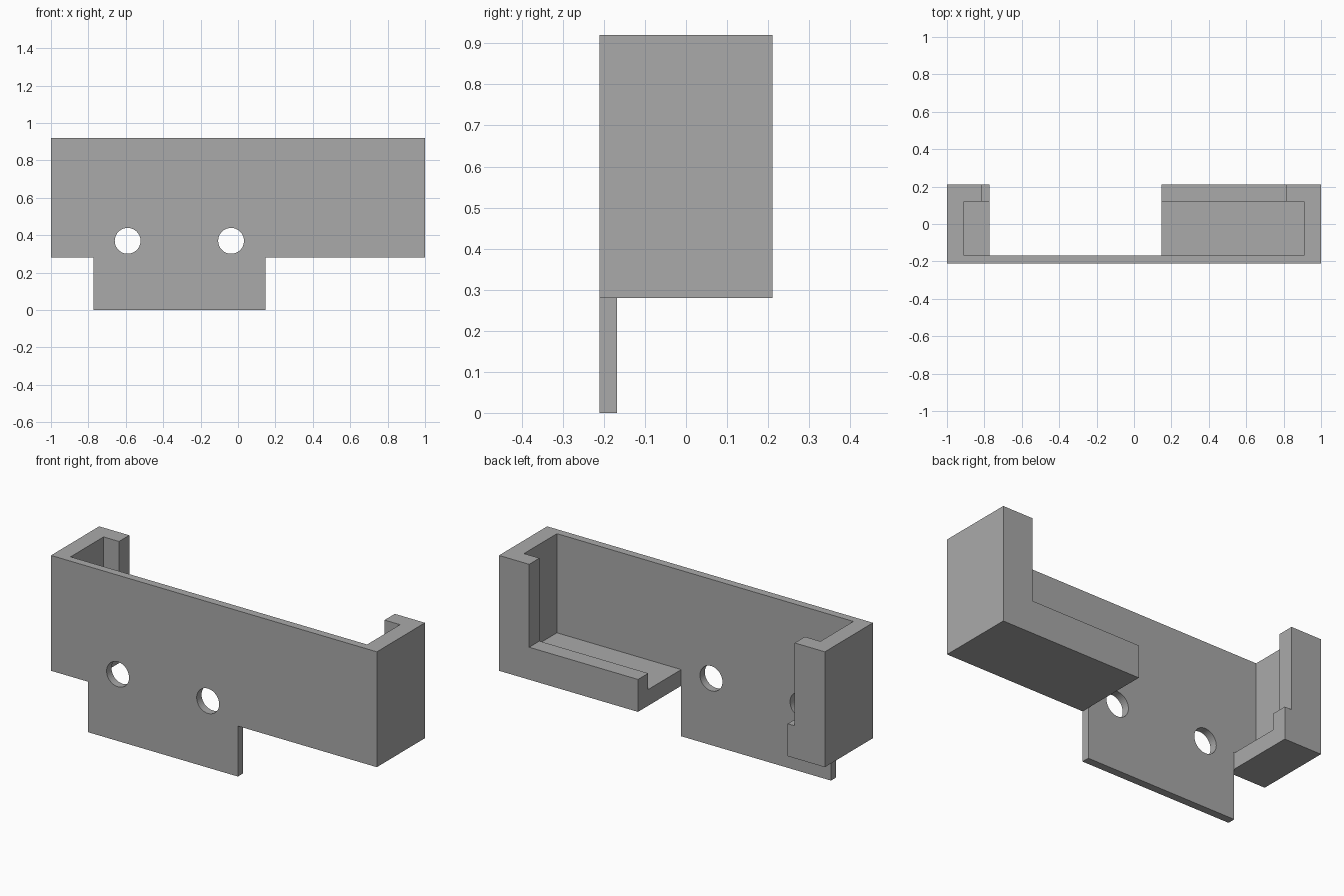
import bpy
import bmesh
from mathutils import Matrix, Vector

if "Cube" in bpy.data.objects:
    bpy.data.objects.remove(bpy.data.objects["Cube"])

HALF_D, TOP, BASE = 0.211, 0.92, 0.28      # outer shell
FRONT_IN, BACK_IN = -0.168, 0.121          # inner faces of front and back walls
GAP_L, GAP_R = -0.772, 0.147               # open stretch of floor, same width as tab
FLOOR, SILL = 0.37, 0.46

grey = bpy.data.materials.new("plain grey")
grey.use_nodes = True
grey.diffuse_color = (0.4, 0.4, 0.4, 1)
grey.node_tree.nodes["Principled BSDF"].inputs["Base Color"].default_value = (0.4, 0.4, 0.4, 1)


def finish(name, bm):
    bmesh.ops.recalc_face_normals(bm, faces=bm.faces)
    mesh = bpy.data.meshes.new(name)
    bm.to_mesh(mesh)
    bm.free()
    mesh.materials.append(grey)
    obj = bpy.data.objects.new(name, mesh)
    bpy.context.collection.objects.link(obj)
    return obj


def box(name, low, high):
    low, high = Vector(low), Vector(high)
    bm = bmesh.new()
    bmesh.ops.create_cube(bm, size=1, matrix=Matrix.Translation((low + high) / 2)
                          @ Matrix.Diagonal((*(high - low), 1)))
    return finish(name, bm)


def cylinder(name, x, z, radius):
    bm = bmesh.new()
    bmesh.ops.create_cone(bm, cap_ends=True, segments=48, radius1=radius, radius2=radius,
                          depth=0.2, matrix=Matrix.Translation((x, FRONT_IN, z))
                          @ Matrix.Rotation(1.5708, 4, "X"))
    return finish(name, bm)


# Bracket block: front outline with the hanging tab, extruded through the depth
outline = [(-1, TOP), (-1, BASE), (GAP_L, BASE), (GAP_L, 0),
           (GAP_R, 0), (GAP_R, BASE), (1, BASE), (1, TOP)]
bm = bmesh.new()
face = bm.faces.new([bm.verts.new((x, -HALF_D, z)) for x, z in outline])
ext = bmesh.ops.extrude_face_region(bm, geom=[face])
moved = [v for v in ext["geom"] if isinstance(v, bmesh.types.BMVert)]
bmesh.ops.translate(bm, verts=moved, vec=(0, 2 * HALF_D, 0))
bracket = finish("bracket", bm)

# Cutters: tray hollow, rear opening, floor gap and screw holes
cutters = [
    box("hollow_cutter", (-0.91, FRONT_IN, FLOOR), (0.91, BACK_IN, 1.2)),
    box("rear_opening_cutter", (-0.815, 0, SILL), (0.815, 0.5, 1.2)),
    box("floor_gap_cutter", (GAP_L, FRONT_IN, -0.2), (GAP_R, 0.5, 1.2)),
    cylinder("left_hole_cutter", -0.037, 0.37, 0.069),
    cylinder("right_hole_cutter", -0.59, 0.37, 0.069),
]
for cutter in cutters:
    cutter.hide_render = True
    cutter.hide_viewport = True
    mod = bracket.modifiers.new(cutter.name, "BOOLEAN")
    mod.operation = "DIFFERENCE"
    mod.solver = "EXACT"
    mod.object = cutter

# Smooth hole walls, sharp edges elsewhere
bpy.context.view_layer.objects.active = bracket
bracket.select_set(True)
bpy.ops.object.shade_smooth_by_angle()
